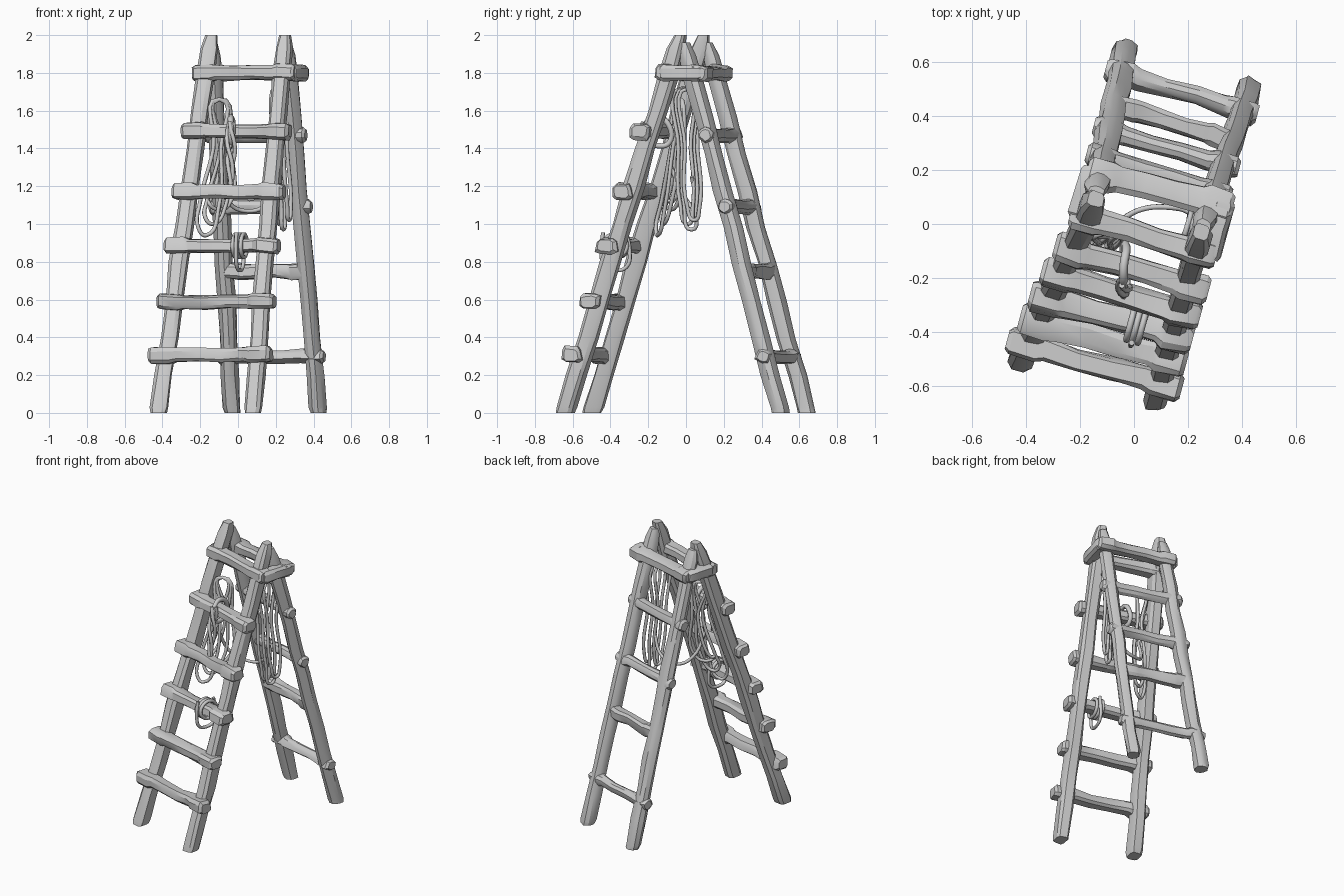
import bpy, bmesh, random
from math import cos, sin, pi
from mathutils import Vector as V

if "Cube" in bpy.data.objects:
    bpy.data.objects.remove(bpy.data.objects["Cube"])

random.seed(4)
UP = V((0, 0, 1))
ALONG = V((0.966, -0.26, 0))      # rung direction
FRONT = V((-0.26, -0.966, 0))     # towards the front of the ladder
SQUARE = [(1, .6), (.6, 1), (-.6, 1), (-1, .6), (-1, -.6), (-.6, -1), (.6, -1), (1, -.6)]
ROUND = [(cos(i * pi / 5), sin(i * pi / 5)) for i in range(10)]


def beam(name, a, b, u, v, prof, rings, jit=0.004):
    """Hewn timber from a to b; rings are (t, half width, half depth)."""
    a, b = V(a), V(b)
    bm = bmesh.new()
    loops = []
    wob = [random.uniform(-1, 1) * jit for _ in prof]
    for i, (t, w, d) in enumerate(rings):
        c = a.lerp(b, t)
        if 0 < i < len(rings) - 1:
            c += u * random.uniform(-jit, jit) + v * random.uniform(-jit, jit)
        loop = []
        for k, (p, q) in enumerate(prof):
            r = 1 + (wob[k] + random.uniform(-jit, jit)) / 0.05
            loop.append(bm.verts.new(c + u * p * w * r + v * q * d * r))
        loops.append(loop)
    n = len(prof)
    for l, m in zip(loops, loops[1:]):
        for k in range(n):
            bm.faces.new((l[k], l[(k + 1) % n], m[(k + 1) % n], m[k]))
    bm.faces.new(loops[0][::-1])
    bm.faces.new(loops[-1])
    bmesh.ops.recalc_face_normals(bm, faces=bm.faces)
    me = bpy.data.meshes.new(name)
    bm.to_mesh(me)
    bm.free()
    ob = bpy.data.objects.new(name, me)
    bpy.context.collection.objects.link(ob)
    return ob


def rope(name, pts, r=0.011, closed=False):
    cu = bpy.data.curves.new(name, 'CURVE')
    cu.dimensions = '3D'
    cu.bevel_depth, cu.bevel_resolution, cu.resolution_u = r, 1, 6
    cu.use_fill_caps = True
    s = cu.splines.new('BEZIER')
    s.bezier_points.add(len(pts) - 1)
    for p, co in zip(s.bezier_points, pts):
        p.co = co
        p.handle_left_type = p.handle_right_type = 'AUTO'
    s.use_cyclic_u = closed
    ob = bpy.data.objects.new(name, cu)
    bpy.context.collection.objects.link(ob)


# Leg centre lines: foot, tip
LEGS = {
    'front_left_leg': (V((-.42, -.50, 0)), V((-.14, .09, 2))),
    'front_right_leg': (V((.08, -.645, 0)), V((.25, -.03, 2))),
    'back_left_leg': (V((-.03, .64, 0)), V((-.14, .115, 1.96))),
    'back_right_leg': (V((.425, .50, 0)), V((.255, -.01, 1.96))),
}
for name, (foot, tip) in LEGS.items():
    front = 'front' in name
    w, d = (.043, .05) if front else (.046, .05)
    rings = [(0, w * .9, d * .92), (.015, w, d)]
    rings += [(.1 * i, w * random.uniform(.94, 1.06), d * random.uniform(.94, 1.06)) for i in range(1, 10)]
    rings += [(.965, w * .95, d * .85), (1, w * .65, d * .55)]
    beam(name, foot, tip, ALONG, FRONT, SQUARE if front else ROUND, rings)


def at(leg, z):
    foot, tip = LEGS[leg]
    return foot.lerp(tip, z / tip.z)


def rung_rings(h, d, mid=.86):
    return [(0, h * .72, d * .72), (.025, h, d), (.17, h * 1.04, d * 1.04), (.22, h * mid, d * mid),
            (.4, h * mid, d * .8), (.6, h * mid * .96, d * .8), (.78, h * mid, d * mid),
            (.83, h * 1.04, d * 1.04), (.975, h, d), (1, h * .72, d * .72)]


# Front rungs, notched over the face of the legs
for i, z in enumerate((.305, .59, .885, 1.17, 1.49)):
    a = at('front_left_leg', z) - ALONG * random.uniform(.072, .085) + FRONT * .04
    b = at('front_right_leg', z) + ALONG * random.uniform(.072, .085) + FRONT * .04
    beam(f'front_rung_{i + 1}', a, b, UP, FRONT, SQUARE, rung_rings(.042, .055), .005)

# Back rungs, passing through the legs with rounded ends
for i, (z, e) in enumerate(((.30, .06), (.75, .0), (1.09, .06), (1.47, .065))):
    a = at('back_left_leg', z) - ALONG * e
    b = at('back_right_leg', z) + ALONG * e
    ends = rung_rings(.04, .042, .92)
    beam(f'back_rung_{i + 1}', a, b, UP, FRONT, ROUND if e else SQUARE, ends, .005)

# Top frame tying both halves together
beam('top_front_bar', (-.235, .04, 1.8), (.305, -.12, 1.805), UP, FRONT, SQUARE, rung_rings(.044, .056), .004)
beam('top_back_bar', (-.175, .195, 1.8), (.365, .06, 1.8), UP, FRONT, SQUARE, rung_rings(.042, .056), .004)
for name, a, b in (('top_left_bar', (-.205, .02, 1.8), (-.15, .21, 1.8)),
                   ('top_right_bar', (.275, -.13, 1.8), (.335, .09, 1.8))):
    beam(name, a, b, UP, ALONG, SQUARE, [(0, .034, .034), (.08, .042, .042), (.5, .04, .04), (.92, .042, .042), (1, .034, .034)], .003)

# Long loops hanging inside the right-hand legs
for k, (dx, dy, low) in enumerate(((0, 0, .97), (.03, .015, 1.02), (-.025, -.02, 1.0))):
    x, y = .22 + dx, .015 + dy
    rope(f'right_rope_loop_{k + 1}', [(x, y - .01, 1.72), (x - .01, y - .035, 1.4), (x + .01, y - .025, 1.1),
         (x + .02, y + .015, low), (x + .03, y + .04, 1.08), (x + .01, y + .03, 1.4)], closed=True)

# Loops hanging inside the left-hand legs
for k, (dx, dy, low) in enumerate(((0, 0, .94), (.035, .03, 1.0), (.05, .06, 1.08))):
    x, y = -.15 + dx, -.13 + dy
    rope(f'left_rope_loop_{k + 1}', [(-.1, -.03, 1.66), (x + .02, y + .05, 1.4), (x - .05, y, 1.12),
         (x - .06, y - .03, low + .04), (x - .02, y - .02, low), (x + .05, y + .02, 1.1),
         (x + .06, y + .06, 1.4)], closed=True)

# Slack rope between the two coils
rope('slack_rope', [(-.1, -.08, 1.3), (-.06, .0, 1.13), (.03, .055, 1.07), (.15, .06, 1.1), (.23, .03, 1.25)])

# Twisted hank draped over the upper front rung
c = at('front_left_leg', 1.49).lerp(at('front_right_leg', 1.49), .44) + FRONT * .04
for k in range(3):
    pts = []
    for j in range(11):
        t = j / 10
        r = .016 * sin(pi * min(1, t + .15)) + .006
        ang = k * 2 * pi / 3 + t * 5
        pts.append((c.x + r * cos(ang), c.y - .06 - .05 * t + r * sin(ang), 1.54 - .36 * t))
    rope(f'hank_strand_{k + 1}', pts, .012)
rope('hank_loop', [c + V((0, -.065, -.05)), c + V((0, -.06, .04)), c + V((0, 0, .075)),
                   c + V((.01, .06, .04)), c + V((0, .065, -.06)), c + V((0, 0, -.075))], .016, True)

# Knot tied round the middle front rung
c = at('front_left_leg', .885).lerp(at('front_right_leg', .885), .7) + FRONT * .04
for k in range(3):
    o = ALONG * (.022 * (k - 1))
    rope(f'knot_wrap_{k + 1}', [c + o + FRONT * (.065 * cos(i * pi / 4)) + UP * (.06 * sin(i * pi / 4))
                                for i in range(8)], .012, True)
rope('knot_tail', [c + FRONT * .07 + UP * .07, c + FRONT * .08 - UP * .03, c + FRONT * .06 - UP * .11,
                   c + FRONT * .01 - UP * .13, c - FRONT * .06 - UP * .11, c - FRONT * .075 - UP * .02,
                   c - FRONT * .06 + UP * .06])

# Smooth the timber while keeping hewn edges crisp
timber = [o for o in bpy.context.collection.objects if o.type == 'MESH']
for o in timber:
    o.select_set(True)
bpy.context.view_layer.objects.active = timber[0]
bpy.ops.object.shade_smooth_by_angle(angle=.5)
